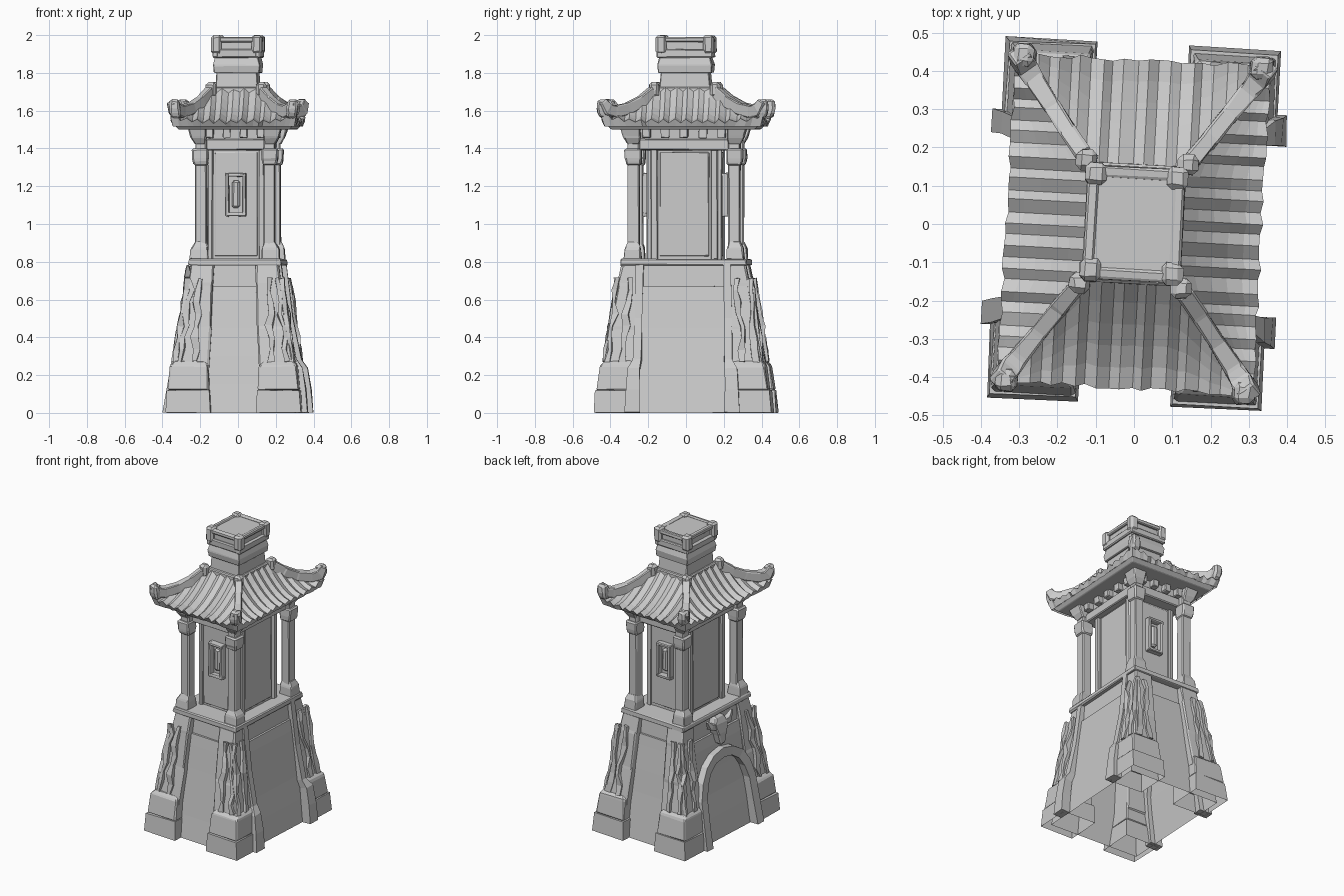
import bpy, bmesh, math, random
from mathutils import Matrix, Vector

random.seed(4)
if "Cube" in bpy.data.objects:
    bpy.data.objects.remove(bpy.data.objects["Cube"], do_unlink=True)

stone = bpy.data.materials.new("grey stone")
stone.use_nodes = True
GREY = (0.6, 0.6, 0.6, 1)
stone.diffuse_color = GREY
stone.node_tree.nodes["Principled BSDF"].inputs["Base Color"].default_value = GREY
CORNERS = [(sx, sy) for sx in (-1, 1) for sy in (-1, 1)]
TURN = Matrix.Rotation(-0.055, 3, 'Z')  # the tower stands slightly turned


def finish(name, bm, chamfer=0.0, rough=0.0):
    """Chamfer, roughen, turn and link a mesh."""
    bmesh.ops.recalc_face_normals(bm, faces=bm.faces)
    if chamfer:
        bmesh.ops.bevel(bm, geom=bm.edges[:], offset=chamfer, segments=1, affect='EDGES')
    for v in bm.verts:
        v.co += Vector([random.uniform(-rough, rough) for _ in range(3)])
        v.co.z = max(0, min(2, v.co.z))
        v.co = TURN @ v.co
    me = bpy.data.meshes.new(name)
    bm.to_mesh(me)
    bm.free()
    me.materials.append(stone)
    ob = bpy.data.objects.new(name, me)
    bpy.context.collection.objects.link(ob)


def skin(name, rings, chamfer=0.0, rough=0.0, floor=True):
    """Join rings of four points; floor closes the first ring."""
    bm = bmesh.new()
    rows = [[bm.verts.new(p) for p in ring] for ring in rings]
    n = len(rows[0])
    for a, b in zip(rows, rows[1:]):
        for i in range(n):
            bm.faces.new((a[i], a[(i + 1) % n], b[(i + 1) % n], b[i]))
    if floor:
        bm.faces.new(rows[0])
    bm.faces.new(rows[-1])
    finish(name, bm, chamfer, rough)


def loft(name, sections, sx=1, sy=1, chamfer=0.0, rough=0.0, floor=True):
    """Sections are (z, x0, x1, y0, y1)."""
    skin(name, [[(sx * x, sy * y, z) for x, y in ((a, c), (b, c), (b, d), (a, d))]
                for z, a, b, c, d in sections], chamfer, rough, floor)


def tower(name, sections, chamfer=0.0, rough=0.0, floor=True):
    """Centred sections are (z, half x, half y)."""
    loft(name, [(z, -x, x, -y, y) for z, x, y in sections], 1, 1, chamfer, rough, floor)


def box(name, x, y, z, sx=1, sy=1, chamfer=0.006, rough=0.002):
    loft(name, [(z[0], *x, *y), (z[1], *x, *y)], sx, sy, chamfer, rough)


def sweep(name, path, side, widths, heights, chamfer=0.0, rough=0.0):
    """Rectangular bar along a path; side is its constant width direction."""
    path = [Vector(p) for p in path]
    side = Vector(side).normalized()
    rings = []
    for i, p in enumerate(path):
        t = path[min(i + 1, len(path) - 1)] - path[max(i - 1, 0)]
        up = side.cross(t).normalized()
        w, h = side * widths[i] / 2, up * heights[i] / 2
        rings.append([p - w - h, p + w - h, p + w + h, p - w + h])
    skin(name, rings, chamfer, rough)


def flare(z):
    return (1 - z / 0.8) ** 1.1


def wall_x(z):
    return 0.225 + 0.1 * flare(z)


def wall_y(z):
    return 0.3 + 0.11 * flare(z)


# Flared hollow plinth, with a recessed band above its shelf
tower("plinth_wall", [(z, wall_x(z), wall_y(z)) for z in (0, 0.15, 0.3, 0.45, 0.6, 0.67)],
      rough=0.002, floor=False)
tower("plinth_top_band", [(0.66, 0.225, 0.302), (0.79, 0.218, 0.292)])

# Corner buttresses, foot blocks, carved vines
for sx, sy in CORNERS:
    loft("buttress", [(0.2, 0.135, 0.325, 0.24, 0.43), (0.45, 0.122, 0.28, 0.23, 0.385),
                      (0.68, 0.114, 0.246, 0.222, 0.35), (0.79, 0.11, 0.232, 0.215, 0.328)],
         sx, sy, 0.008, 0.003)
    loft("foot_block", [(0, 0.12, 0.36, 0.235, 0.472), (0.12, 0.125, 0.352, 0.24, 0.462)],
         sx, sy, 0, 0.003, False)
    loft("foot_block_upper", [(0.12, 0.13, 0.348, 0.245, 0.456), (0.25, 0.135, 0.335, 0.25, 0.438),
                              (0.275, 0.155, 0.315, 0.27, 0.415)], sx, sy, 0.007, 0.003)
    for k in range(2):
        zs = [0.27 + 0.063 * i for i in range(8)]
        sizes = [random.uniform(0.015, 0.042) for _ in zs]
        front, flank = [], []
        for z in zs:
            s = (z - 0.26) / 0.46
            wob = random.uniform(-0.012, 0.012)
            front.append((sx * (0.205 + 0.075 * k - s * (0.02 + 0.03 * k) + wob), sy * (0.418 - 0.07 * s), z))
            flank.append((sx * (0.314 - 0.07 * s), sy * (0.325 + 0.07 * k - s * 0.045 + wob), z))
        sweep("carved_vine_front", front, (1, 0, 0), sizes, sizes[::-1], 0, 0.005)
        sweep("carved_vine_side", flank, (0, 1, 0), sizes, sizes[::-1], 0, 0.005)

# Curved ribs on the plain flank, swelling at the foot
for sy in (-1, 1):
    rib = [(0.355, 0.265, 0), (0.345, 0.262, 0.12), (0.33, 0.258, 0.23), (0.305, 0.242, 0.28),
           (0.262, 0.238, 0.5), (0.228, 0.232, 0.79)]
    sweep("flank_rib", [(x, sy * y, z) for x, y, z in rib], (0, 1, 0),
          [0.08, 0.075, 0.065, 0.045, 0.04, 0.04], [0.06, 0.06, 0.055, 0.04, 0.035, 0.03], 0, 0.002)

# Doorway arch on the opposite flank
arch = [(-0.25, 0), (-0.245, 0.16), (-0.235, 0.31)]
arch += [(-0.225 * math.cos(a), 0.32 + 0.225 * math.sin(a)) for a in [math.pi * i / 8 for i in range(1, 8)]]
arch += [(-y, z) for y, z in arch[2::-1]]
rings = []
for y, z in arch:
    c = Vector((0, 0.3)) if z > 0.3 else Vector((0, z))
    d = (Vector((y, z)) - c).normalized() * 0.03
    x = wall_x(z)
    out = 0.035 + 0.025 * flare(z)
    rings.append([(-x + 0.03, y - d.x, z - d.y), (-x - out, y - d.x, z - d.y),
                  (-x - out, y + d.x, z + d.y), (-x + 0.03, y + d.x, z + d.y)])
skin("door_arch", rings, 0, 0.003)

# Horned mask above the arch
loft("mask_head", [(0.60, -0.29, -0.23, -0.02, 0.02), (0.67, -0.29, -0.21, -0.04, 0.04),
                   (0.73, -0.28, -0.2, -0.06, 0.06), (0.78, -0.26, -0.2, -0.035, 0.035)], 1, 1, 0.006, 0.003)
for s in (-1, 1):
    sweep("mask_horn", [(-0.255, s * 0.03, 0.72), (-0.26, s * 0.09, 0.735), (-0.26, s * 0.12, 0.78)],
          (1, 0, 0), [0.04, 0.035, 0.012], [0.04, 0.035, 0.012])

# Ledge between plinth and hall
tower("ledge", [(0.78, 0.246, 0.338), (0.815, 0.243, 0.334)], 0.006, 0.003)

# Hall walls and raised panels
tower("hall_wall", [(0.8, 0.15, 0.185), (1.5, 0.15, 0.185)])
for s in (-1, 1):
    box("front_panel", (-0.112, 0.112), (0.17, 0.192), (0.83, 1.38), 1, s, 0.003)
    box("flank_panel", (0.13, 0.157), (-0.13, 0.13), (0.83, 1.38), s, 1, 0.003)
    box("front_beam", (-0.17, 0.17), (0.18, 0.262), (1.39, 1.45), 1, s)
    box("flank_beam", (0.13, 0.19), (-0.25, 0.25), (1.39, 1.45), s, 1)
    # Rafter ends under the eaves
    for i in range(4):
        x = -0.135 + 0.09 * i
        box("front_rafter_end", (x - 0.02, x + 0.02), (0.2, 0.29), (1.455, 1.505), 1, s, 0.004)
    for i in range(5):
        y = -0.2 + 0.1 * i
        box("flank_rafter_end", (0.15, 0.215), (y - 0.022, y + 0.022), (1.455, 1.505), s, 1, 0.004)
    # Window with raised frame and slim centre bar
    for e in (-0.045, 0.045):
        box("window_side", (e - 0.01, e + 0.01), (0.18, 0.228), (1.04, 1.27), 1, s, 0.004)
    for z in (1.04, 1.25):
        box("window_rail", (-0.055, 0.055), (0.18, 0.228), (z, z + 0.02), 1, s, 0.004)
    box("window_bar", (-0.02, 0.02), (0.18, 0.215), (1.085, 1.23), 1, s, 0.01)

# Freestanding corner posts with feet, capitals and brackets
for sx, sy in CORNERS:
    box("slim_post", (0.122, 0.152), (0.17, 0.2), (0.81, 1.4), sx, sy)
    box("slim_post_flank", (0.14, 0.168), (0.14, 0.178), (0.81, 1.4), sx, sy)
    box("corner_post", (0.15, 0.212), (0.235, 0.298), (0.81, 1.45), sx, sy)
    loft("post_foot", [(0.81, 0.14, 0.238, 0.226, 0.32), (0.87, 0.142, 0.234, 0.228, 0.315),
                       (0.91, 0.155, 0.212, 0.24, 0.295)], sx, sy, 0.006, 0.003)
    loft("post_capital", [(1.31, 0.145, 0.218, 0.228, 0.304), (1.34, 0.142, 0.226, 0.225, 0.312),
                          (1.4, 0.142, 0.228, 0.225, 0.314)], sx, sy, 0.008, 0.002)
    loft("eave_bracket", [(1.42, 0.155, 0.212, 0.235, 0.298), (1.46, 0.152, 0.235, 0.23, 0.32),
                          (1.51, 0.152, 0.248, 0.23, 0.335)], sx, sy, 0.006, 0.002)

# Eave board and closing head of the hall
tower("hall_head", [(1.44, 0.175, 0.248), (1.51, 0.18, 0.252)])
tower("eave_board", [(1.5, 0.295, 0.38), (1.525, 0.315, 0.405)], 0.004)

# Concave tile roof with parallel ribs that end on the hips
TOP, EAVE, STEPS = Vector((0.125, 0.15)), Vector((0.335, 0.43)), 5


def roof_point(k, c, t, lift):
    """Point on roof side k: c runs along the edge, t from top to eave."""
    half = TOP.lerp(EAVE, t)
    u = c / (half.x if k % 2 == 0 else half.y)
    z = 1.535 + 0.17 * max(0, 1 - t) ** 1.7 + 0.035 * t ** 3 * min(abs(u), 1) ** 4 + lift
    x, y = ((c, -half.y), (half.x, c), (-c, half.y), (-half.x, -c))[k]
    return Vector((x, y, z))


for k in range(4):
    bm = bmesh.new()
    top, eave = (TOP.x, EAVE.x) if k % 2 == 0 else (TOP.y, EAVE.y)
    cols = 23 if k % 2 == 0 else 29
    grid = []
    for i in range(cols + 1):
        c = eave * (-1 + 2 * i / cols)
        if 0 < i < cols:
            c += random.uniform(-0.006, 0.006)
        start = min(0.98, max(0, (abs(c) - top) / (eave - top)))
        lift = random.uniform(0.012, 0.022) if i % 2 else random.uniform(-0.006, 0.0)
        end = random.uniform(0.97, 1.02) if 0 < i < cols else 1
        pts = [roof_point(k, c, start + (end - start) * j / STEPS, lift) for j in range(STEPS + 1)]
        low = pts[-1].copy()
        low.z = 1.515
        low.xy *= 0.96
        grid.append([bm.verts.new(p) for p in pts + [low]])
    for a, b in zip(grid, grid[1:]):
        for j in range(STEPS + 1):
            bm.faces.new((a[j], a[j + 1], b[j + 1], b[j]))
    finish("tile_roof_side", bm)

# Hip ridges with upturned ends and top knobs
for sx, sy in CORNERS:
    path = [(0.135, 0.165, 1.70), (0.18, 0.225, 1.65), (0.23, 0.293, 1.612), (0.28, 0.362, 1.594),
            (0.31, 0.405, 1.605), (0.325, 0.428, 1.65)]
    sweep("hip_ridge", [(sx * x, sy * y, z) for x, y, z in path], (0.8 * sx, -0.6 * sy, 0),
          [0.045, 0.045, 0.045, 0.05, 0.06, 0.05], [0.06, 0.06, 0.06, 0.065, 0.065, 0.045], 0.005, 0.002)
    loft("ridge_tip", [(1.56, 0.28, 0.33, 0.385, 0.44), (1.6, 0.28, 0.342, 0.39, 0.456),
                       (1.66, 0.288, 0.338, 0.40, 0.452)], sx, sy, 0.012, 0.003)
    box("ridge_knob", (0.105, 0.16), (0.135, 0.188), (1.67, 1.75), sx, sy, 0.014, 0.003)
    box("cap_knob", (0.078, 0.135), (0.096, 0.155), (1.9, 2.0), sx, sy, 0.013, 0.002)

# Crowning shaft and cap
tower("shaft_base", [(1.6, 0.13, 0.16), (1.725, 0.126, 0.156)], 0.006)
tower("shaft_lower", [(1.72, 0.112, 0.134), (1.81, 0.107, 0.128)], 0.005, 0.002)
tower("shaft_upper", [(1.8, 0.12, 0.14), (1.84, 0.125, 0.146), (1.885, 0.114, 0.134)], 0.004, 0.002)
tower("cap_core", [(1.87, 0.112, 0.132), (1.982, 0.112, 0.132)])
for s in (-1, 1):
    for z0, z1 in ((1.88, 1.925), (1.962, 1.99)):
        box("cap_rail_front", (-0.128, 0.128), (0.118, 0.148), (z0, z1), 1, s)
        box("cap_rail_flank", (0.098, 0.128), (-0.148, 0.148), (z0, z1), s, 1)
